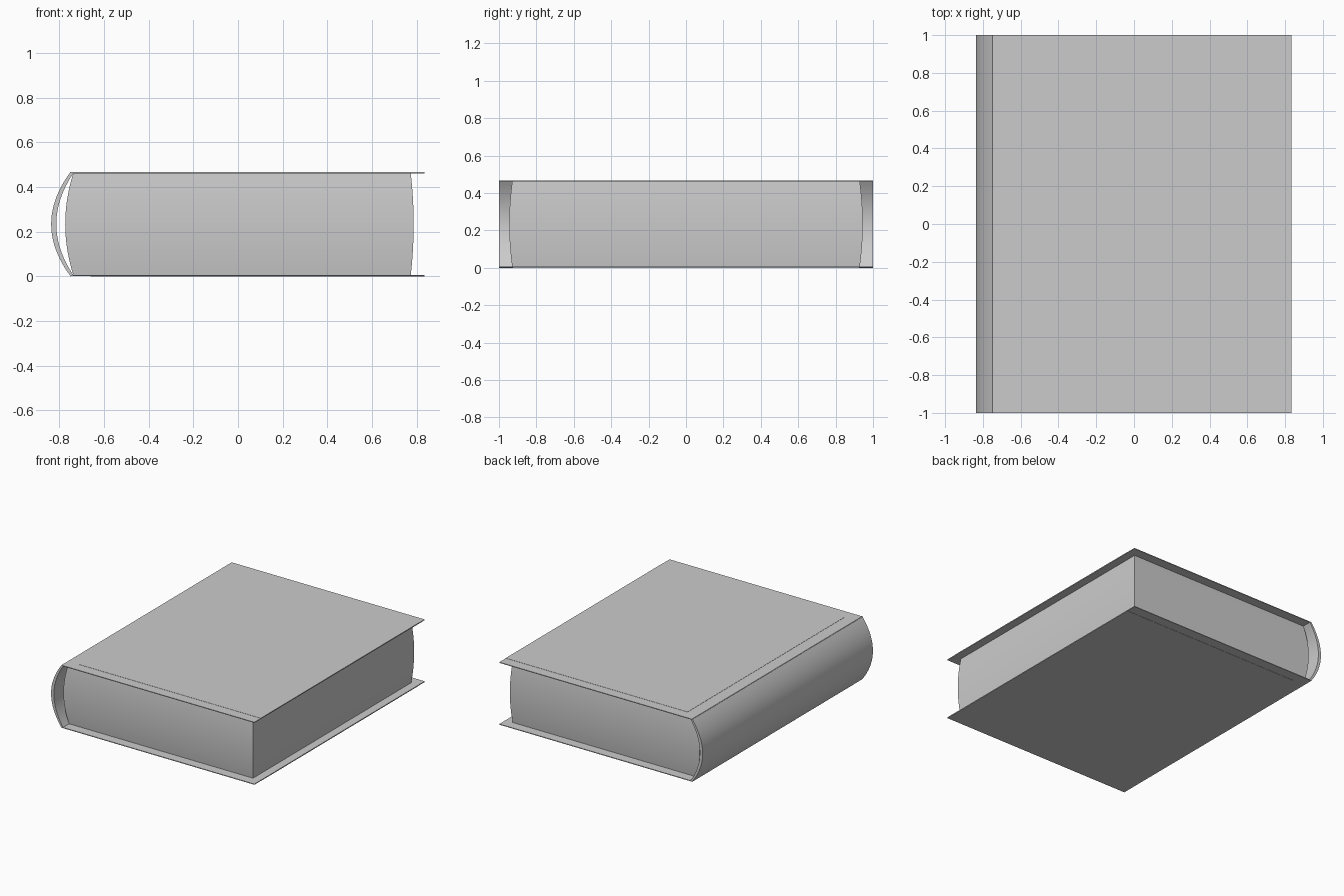
import bpy, bmesh, math

if "Cube" in bpy.data.objects:
    bpy.data.objects.remove(bpy.data.objects["Cube"])

H = 0.468          # book thickness
MID = H / 2


def make(name, bm, angle=35):
    bmesh.ops.recalc_face_normals(bm, faces=bm.faces[:])
    me = bpy.data.meshes.new(name)
    bm.to_mesh(me)
    bm.free()
    ob = bpy.data.objects.new(name, me)
    bpy.context.collection.objects.link(ob)
    bpy.ops.object.select_all(action='DESELECT')
    ob.select_set(True)
    bpy.context.view_layer.objects.active = ob
    bpy.ops.object.shade_smooth_by_angle(angle=math.radians(angle))
    return ob


def box(name, x0, x1, y, z0, z1):
    bm = bmesh.new()
    bmesh.ops.create_cube(bm, size=1)
    for v in bm.verts:
        v.co = (x0 if v.co.x < 0 else x1, y if v.co.y > 0 else -y,
                z0 if v.co.z < 0 else z1)
    return make(name, bm)


# extrude an (x, z) profile; half_y gives the half length at each height
def extrude(name, profile, half_y):
    bm = bmesh.new()
    a = [bm.verts.new((x, -half_y(z), z)) for x, z in profile]
    b = [bm.verts.new((x, half_y(z), z)) for x, z in profile]
    n = len(profile) // 2
    for i in range(2 * n):
        j = (i + 1) % (2 * n)
        bm.faces.new((a[i], a[j], b[j], b[i]))
    # ends as strips between the two sides of the profile
    for i in range(n - 1):
        for s in (a, b):
            bm.faces.new((s[i], s[i + 1], s[-2 - i], s[-1 - i]))
    return make(name, bm)


def bulge(t):
    return 1 - t * t


# covers with a faintly raised panel past the hinge
for side, flip in (("front", False), ("back", True)):
    for part, x0, y, lo, hi in (("cover", -0.752, 1.0, 0.461, 0.4665),
                                ("cover_panel", -0.66, 0.925, 0.464, 0.468)):
        z0, z1 = (H - hi, H - lo) if flip else (lo, hi)
        box(f"{side}_{part}", x0, 0.835, y, z0, z1)

# rounded spine shell
N = 24
ts = [-1 + 2 * i / N for i in range(N + 1)]
outer = [(-0.75 - 0.087 * bulge(t), MID + t * MID) for t in ts]
inner = [(-0.738 - 0.076 * bulge(t), MID + t * (MID - 0.006)) for t in ts]
extrude("spine", outer + inner[::-1], lambda z: 1.0)

# page block, slightly swollen on its three open edges
ph = MID - 0.006
back = [(-0.738 - 0.036 * bulge(t), MID + t * ph) for t in ts]
fore = [(0.774 + 0.013 * bulge(t), MID + t * ph) for t in ts]
extrude("pages", back + fore[::-1],
        lambda z: 0.929 + 0.016 * bulge((z - MID) / ph))
